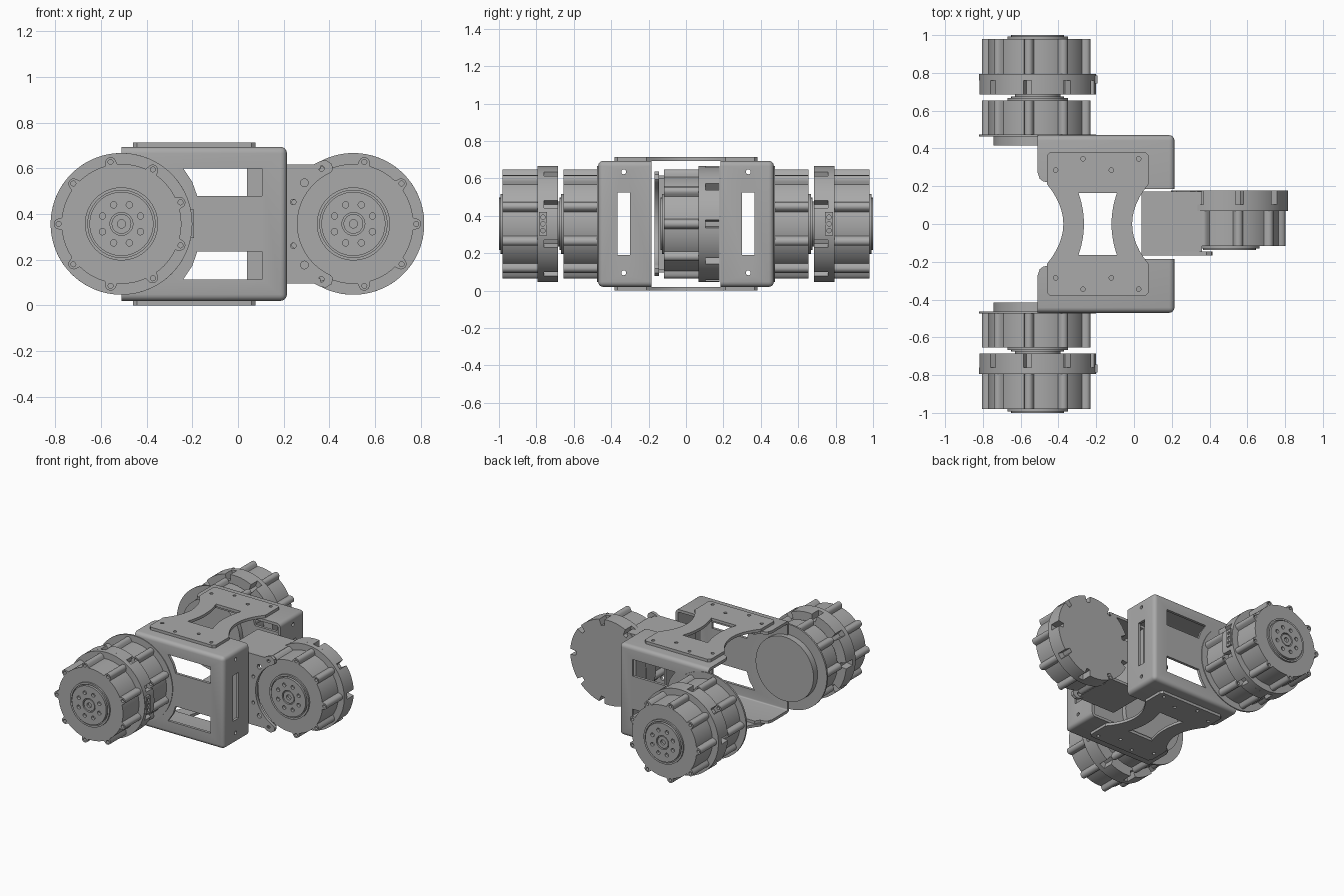
import bpy, bmesh
from math import sin, cos, pi, sqrt, radians
from mathutils import Matrix

if "Cube" in bpy.data.objects:
    bpy.data.objects.remove(bpy.data.objects["Cube"])

GREY = (0.40, 0.40, 0.40, 1)
mat = bpy.data.materials.new("machined grey")
mat.use_nodes = True
mat.diffuse_color = GREY
mat.node_tree.nodes["Principled BSDF"].inputs["Base Color"].default_value = GREY

MID = 0.357                      # height of all motor axes
STEP = 2 * pi / 9                # nine lugs per motor
# Columns send profile (u, v, depth) to world axes
PLANES = {"xz": ((1, 0, 0), (0, 0, -1), (0, 1, 0)),
          "xy": ((1, 0, 0), (0, 1, 0), (0, 0, 1)),
          "yz": ((0, 0, 1), (1, 0, 0), (0, 1, 0))}
parts = []


def finish(ob):
    ob.data.materials.clear()
    ob.data.materials.append(mat)
    parts.append(ob)
    return ob


def bake(ob):
    """Turn an object with curves or modifiers into a plain mesh object."""
    dg = bpy.context.evaluated_depsgraph_get()
    me = bpy.data.meshes.new_from_object(ob.evaluated_get(dg))
    me.transform(ob.matrix_world)
    bm = bmesh.new()
    bm.from_mesh(me)
    bmesh.ops.remove_doubles(bm, verts=bm.verts, dist=0.00005)
    bmesh.ops.recalc_face_normals(bm, faces=bm.faces)
    bm.to_mesh(me)
    bm.free()
    name = ob.name
    bpy.data.objects.remove(ob)
    new = bpy.data.objects.new(name, me)
    new.name = name
    bpy.context.collection.objects.link(new)
    return new


def plate(name, plane, loops, d0, d1, cutter=False):
    """Flat profile with holes, thickened from depth d0 to d1."""
    cu = bpy.data.curves.new(name, "CURVE")
    cu.dimensions, cu.fill_mode = "2D", "BOTH"
    cu.extrude = abs(d1 - d0) / 2
    for pts in loops:
        sp = cu.splines.new("POLY")
        sp.points.add(len(pts) - 1)
        for p, (u, v) in zip(sp.points, pts):
            p.co = (u, v, 0, 1)
        sp.use_cyclic_u = True
    ob = bpy.data.objects.new(name, cu)
    bpy.context.collection.objects.link(ob)
    axis = {"xz": 1, "xy": 2, "yz": 0}[plane]
    m = Matrix(PLANES[plane]).to_4x4()
    m[axis][3] = (d0 + d1) / 2
    ob.matrix_world = m
    bpy.context.view_layer.update()
    ob = bake(ob)
    if cutter:
        ob.hide_render = True
        return ob
    return finish(ob)


def circle(r, u=0, v=0, n=24):
    return [(u + r * cos(2 * pi * i / n), v + r * sin(2 * pi * i / n)) for i in range(n)]


def rect(u0, u1, v0, v1):
    return [(u0, v0), (u1, v0), (u1, v1), (u0, v1)]


def polar(rule, x, n=360):
    """Closed outline whose radius follows rule(angle)."""
    return [(x + rule(a) * cos(a), MID + rule(a) * sin(a))
            for a in (2 * pi * i / n for i in range(n))]


def ring_holes(r, size, count, x, phase):
    return [circle(size, x + r * cos(phase + 2 * pi * i / count),
                   MID + r * sin(phase + 2 * pi * i / count), 12) for i in range(count)]


def motor(name, x, y, s, phase, full=True):
    """Motor with its hub face at y, running in direction s along y."""
    def off(a):
        return (a - phase + STEP / 2) % STEP - STEP / 2

    def lugged(a):
        d = 0.272 * sin(off(a))
        if abs(d) >= 0.024:
            return 0.262
        return max(0.262, 0.272 * cos(off(a)) + sqrt(0.024 ** 2 - d * d))

    def notched(a):
        return 0.265 if abs(0.31 * sin(off(a))) < 0.02 else 0.31

    def part(label, loops, a, b):
        plate(name + label, "xz", loops, y + s * a, y + s * b)

    # hub face with bolt circle and bearing rings
    part("_hub", [circle(0.14, x, MID, 64), circle(0.05, x, MID, 32)]
         + ring_holes(0.09, 0.014, 8, x, pi / 8), 0, 0.03)
    part("_hub_ring", [circle(0.16, x, MID, 64), circle(0.147, x, MID, 64)], 0.008, 0.03)
    part("_bearing", [circle(0.043, x, MID, 32), circle(0.018, x, MID)], 0.003, 0.03)
    # ribbed body
    part("_body", [polar(lugged, x)] + ring_holes(0.275, 0.011, 9, x, phase), 0.02, 0.205)
    if full:
        part("_flange", [circle(0.31, x, MID, 96)], 0.205, 0.24)
        part("_notched_flange", [polar(notched, x)], 0.24, 0.315)
    else:
        part("_back_plate", [circle(0.31, x, MID, 96)], 0.2, 0.213)
        part("_back_boss", [circle(0.235, x, MID, 72)], 0.21, 0.26)


# Paired wheel motors at the front and the back
for side, s in (("front", -1), ("rear", 1)):
    motor(side + "_outer_motor", -0.51, s * 1.0, -s, pi)
    motor(side + "_inner_motor", -0.51, s * 0.675, -s, pi, full=False)
    plate(side + "_motor_coupling", "xz", [circle(0.12, -0.51, MID, 48)], s * 0.64, s * 0.7)
    plate(side + "_connector", "yz",
          [rect(s * 0.765 - 0.022, s * 0.765 + 0.022, 0.295, 0.42)]
          + [circle(0.012, s * 0.765, MID + k * 0.036, 12) for k in (-1, 0, 1)], -0.215, -0.192)

# Single side motor
motor("side_motor", 0.505, -0.137, 1, 0)
plate("side_motor_back", "xz", [circle(0.06, 0.505, MID, 32)], 0.17, 0.178)


# Channel mount holding the side motor
def flip(pts):
    return [(u, 2 * MID - v) for u, v in reversed(pts)]


tip = [(0.04, 0.617), (0.33, 0.617), (0.36, 0.632), (0.385, 0.636), (0.41, 0.62), (0.416, 0.595)]
arc = [(0.505 + 0.245 * cos(radians(a)), MID + 0.245 * sin(radians(a))) for a in range(114, 247, 4)]
holes = [circle(0.017 if a in (140, 220) else 0.012, 0.505 + 0.28 * cos(radians(a)),
                MID + 0.28 * sin(radians(a)), 16) for a in (120, 140, 160, 200, 220, 240)]
plate("mount_face", "xz", [tip + arc + flip(tip)] + holes, -0.168, -0.145)
for label, z in (("top", 0.597), ("bottom", 0.097)):
    plate("mount_" + label, "xy", [rect(0.04, 0.36, -0.165, 0.172)], z, z + 0.02)
plate("mount_web", "yz", [rect(-0.165, 0.172, 0.1, 0.615)], 0.04, 0.06)


# Folded sheet brackets: open box, bevelled, thickened and cut
def bracket(name, s):
    x0, x1, z0, z1 = -0.51, 0.214, 0.02, 0.694
    y0, y1 = sorted((s * 0.47, s * 0.185))
    bm = bmesh.new()
    bmesh.ops.create_cube(bm, size=1)
    for v in bm.verts:
        v.co = (x1 if v.co.x > 0 else x0, y1 if v.co.y > 0 else y0, z1 if v.co.z > 0 else z0)
    bm.normal_update()
    gone = [f for f in bm.faces if f.normal.x < -0.5 or f.normal.y * s < -0.5]
    bmesh.ops.delete(bm, geom=gone, context="FACES")
    folds = [e for e in bm.edges if len(e.link_faces) == 2]
    bmesh.ops.bevel(bm, geom=folds, offset=0.028, segments=4, profile=0.5, affect="EDGES")
    me = bpy.data.meshes.new(name)
    bm.to_mesh(me)
    bm.free()
    ob = bpy.data.objects.new(name, me)
    bpy.context.collection.objects.link(ob)
    sol = ob.modifiers.new("thickness", "SOLIDIFY")
    sol.thickness, sol.offset = 0.02, -1
    window = [(-0.24, 0.6), (0.105, 0.6), (0.105, 0.478), (-0.178, 0.478), (-0.2, 0.54)]
    corner = [(-0.6, -0.27), (-0.51, -0.27), (-0.5, -0.24), (-0.48, -0.225), (-0.45, -0.22),
              (-0.4, -0.15), (-0.4, 0), (-0.6, 0)]
    wall = (s * 0.4, s * 0.55)
    cutters = [
        plate("cut_windows", "xz", [window, flip(window)], *wall, cutter=True),
        plate("cut_slot", "yz", [rect(s * 0.333 - 0.033, s * 0.333 + 0.033, 0.19, 0.525),
                                 circle(0.013, s * 0.333, 0.635, 16),
                                 circle(0.013, s * 0.333, 0.095, 16)], 0.15, 0.3, cutter=True),
        plate("cut_corner", "xy", [[(u, -s * v) for u, v in corner]], -0.1, 0.8, cutter=True)]
    for c in cutters:
        b = ob.modifiers.new("cut", "BOOLEAN")
        b.operation, b.solver, b.object = "DIFFERENCE", "EXACT", c
    bpy.context.view_layer.update()
    ob = finish(bake(ob))
    for c in cutters:
        bpy.data.objects.remove(c)


bracket("front_bracket", -1)
bracket("rear_bracket", 1)

# Waisted tie plates above and below
CX = -0.192


def waist(half, waist_half, y, n=12):
    """Right-hand edge from -y to y, bowing inwards."""
    return [(CX + waist_half + (half - waist_half) * (i / n * 2 - 1) ** 2, y * (i / n * 2 - 1))
            for i in range(n + 1)]


def mirrored(edge):
    return edge + [(2 * CX - u, v) for u, v in reversed(edge)]


edge = waist(0.268, 0.182, 0.21)
outline = mirrored([(CX + 0.25, -0.382), (CX + 0.268, -0.365)] + edge
                   + [(CX + 0.268, 0.365), (CX + 0.25, 0.382)])
opening = mirrored(waist(0.102, 0.073, 0.165))
bolts = [circle(0.012, x, k * y, 12) for k in (-1, 1)
         for x, y in ((-0.415, 0.285), (-0.12, 0.285), (-0.27, 0.345), (0.025, 0.345))]
for label, z in (("top", 0.694), ("bottom", 0)):
    plate(label + "_tie_plate", "xy", [outline, opening] + bolts, z, z + 0.02)

# Smooth round walls, keep machined edges crisp
bpy.ops.object.select_all(action="DESELECT")
for ob in parts:
    ob.select_set(True)
bpy.context.view_layer.objects.active = parts[0]
bpy.ops.object.shade_smooth_by_angle(angle=radians(28))
